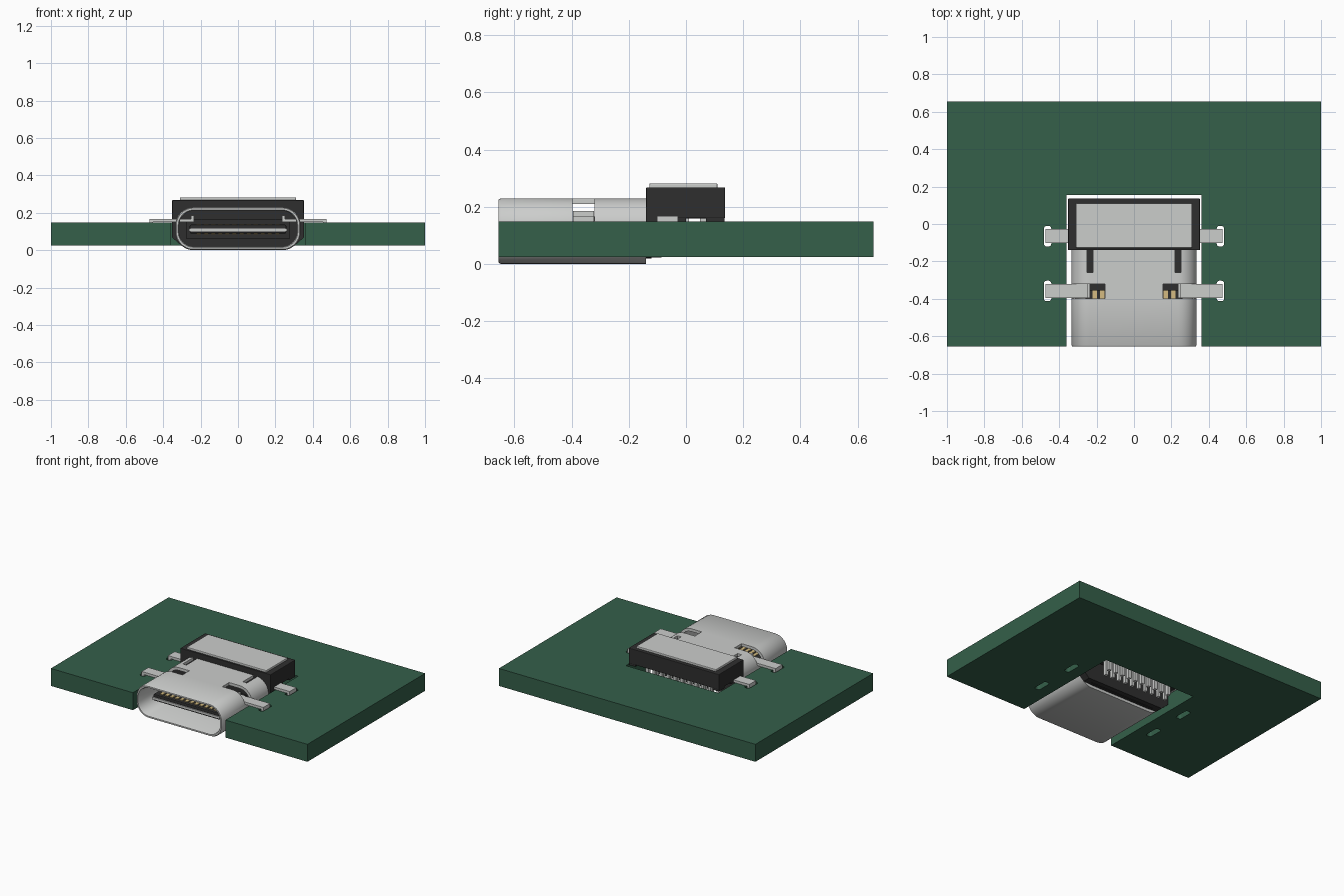
import bpy, bmesh, math
from mathutils import Vector

cube = bpy.data.objects.get("Cube")
if cube:
    bpy.data.objects.remove(cube, do_unlink=True)


def material(name, rgb):
    m = bpy.data.materials.new(name)
    m.use_nodes = True
    m.diffuse_color = (*rgb, 1)
    m.node_tree.nodes["Principled BSDF"].inputs["Base Color"].default_value = (*rgb, 1)
    return m


GREEN = material("board green", (0.035, 0.115, 0.068))
SILVER = material("silver metal", (0.6, 0.61, 0.6))
BLACK = material("black plastic", (0.028, 0.028, 0.028))
GOLD = material("contact gold", (0.66, 0.5, 0.22))


def finish(name, bm, mat, smooth=False):
    bmesh.ops.recalc_face_normals(bm, faces=bm.faces)
    me = bpy.data.meshes.new(name)
    bm.to_mesh(me)
    bm.free()
    me.materials.append(mat)
    ob = bpy.data.objects.new(name, me)
    bpy.context.collection.objects.link(ob)
    if smooth:
        shade(ob)
    return ob


def shade(ob):
    bpy.ops.object.select_all(action='DESELECT')
    ob.select_set(True)
    bpy.context.view_layer.objects.active = ob
    bpy.ops.object.shade_smooth_by_angle(angle=math.radians(35))


def add_box(bm, x, y, z):
    """Box from (low, high) ranges on each axis."""
    verts = bmesh.ops.create_cube(bm, size=1)["verts"]
    for v in verts:
        v.co = [(r[0] + r[1]) / 2 + c * (r[1] - r[0]) for r, c in zip((x, y, z), v.co)]


def box(name, x, y, z, mat, bevel=0):
    bm = bmesh.new()
    add_box(bm, x, y, z)
    if bevel:
        bmesh.ops.bevel(bm, geom=bm.edges[:], offset=bevel, segments=2, affect='EDGES', profile=0.5)
    return finish(name, bm, mat)


def rounded(w, h, r, cx=0, cy=0, n=8):
    """Outline of a rounded rectangle."""
    pts = []
    for k, (sx, sy) in enumerate([(1, 1), (-1, 1), (-1, -1), (1, -1)]):
        for i in range(n + 1):
            a = math.radians(90 * (k + i / n))
            pts.append((cx + sx * (w / 2 - r) + r * math.cos(a),
                        cy + sy * (h / 2 - r) + r * math.sin(a)))
    return pts


def prism(name, pts, lo, hi, axis, mat, smooth=False):
    """Extrude an outline along z or y."""
    bm = bmesh.new()
    place = (lambda p, t: (p[0], p[1], t)) if axis == 'z' else (lambda p, t: (p[0], t, p[1]))
    face = bm.faces.new([bm.verts.new(place(p, lo)) for p in pts])
    ext = bmesh.ops.extrude_face_region(bm, geom=[face])["geom"]
    move = Vector(place((0, 0), hi - lo))
    bmesh.ops.translate(bm, vec=move, verts=[g for g in ext if isinstance(g, bmesh.types.BMVert)])
    return finish(name, bm, mat, smooth)


def cut(ob, cutters):
    for c in cutters:
        m = ob.modifiers.new("cut", 'BOOLEAN')
        m.operation, m.solver, m.object = 'DIFFERENCE', 'EXACT', c
        bpy.context.view_layer.objects.active = ob
        bpy.ops.object.modifier_apply(modifier=m.name)
        bpy.data.objects.remove(c, do_unlink=True)


SIDES = (1, -1)


def span(s, a, b):
    return tuple(sorted((s * a, s * b)))


# Circuit board with an open notch and four rounded slots
F, B = -0.655, 0.655
NX, NY = 0.36, 0.155
outline = [(-1, F), (-NX, F), (-NX, NY), (NX, NY), (NX, F), (1, F), (1, B), (-1, B)]
board = prism("circuit_board", outline, 0.025, 0.148, 'z', GREEN)
TABS = (-0.358, -0.065)
cut(board, [prism("slot_cutter", rounded(0.04, 0.11, 0.015, s * 0.462, y, 4), -0.1, 0.3, 'z', GREEN)
            for s in SIDES for y in TABS])

# Hollow metal shell with a softened front lip
CZ = 0.115
bm = bmesh.new()
sections = [(0, -0.14), (0, F + 0.008), (0.005, F), (0.015, F), (0.02, F + 0.008), (0.02, -0.14)]
rings = [[bm.verts.new((x, y, z)) for x, z in
          rounded(0.67 - 2 * d, 0.23 - 2 * d, 0.098 - d, 0, CZ)] for d, y in sections]
for i, ring in enumerate(rings):
    nxt = rings[(i + 1) % len(rings)]
    for j in range(len(ring)):
        k = (j + 1) % len(ring)
        bm.faces.new((ring[j], ring[k], nxt[k], nxt[j]))
shell = finish("connector_shell", bm, SILVER)
cutters = []
for s in SIDES:
    cutters.append(box("window_cutter", span(s, 0.155, 0.4), (-0.397, -0.32), (0.15, 0.3), SILVER))
    cutters.append(box("groove_cutter", span(s, 0.22, 0.25), (-0.26, -0.13), (0.18, 0.3), SILVER))
cut(shell, cutters)
shade(shell)

# Plastic filling at the back of the shell
prism("shell_insert", rounded(0.632, 0.192, 0.079, 0, CZ), -0.3, -0.12, 'y', BLACK, True)

# Tongue, its thicker base, its metal edge and the contacts
box("tongue", (-0.258, 0.258), (-0.575, -0.3), (0.09, 0.136), BLACK, 0.006)
box("tongue_base", (-0.275, 0.275), (-0.355, -0.29), (0.06, 0.166), BLACK)
box("tongue_metal_edge", (-0.262, 0.262), (-0.582, -0.45), (0.1, 0.116), SILVER)
bm = bmesh.new()
for i in range(12):
    x = (i - 5.5) * 0.038
    for z in ((0.134, 0.141), (0.085, 0.092)):
        add_box(bm, (x - 0.012, x + 0.012), (-0.555, -0.354), z)
finish("tongue_contacts", bm, GOLD)

# Mounting tabs resting on the board, each ending in a short leg
for s, side in zip(SIDES, ("left", "right")):
    for y, end, inner in zip(TABS, ("front", "rear"), (0.235, 0.33)):
        bm = bmesh.new()
        ys = (y - 0.037, y + 0.037)
        add_box(bm, span(s, inner, 0.474), ys, (0.151, 0.168))
        add_box(bm, span(s, 0.455, 0.474), ys, (0.09, 0.152))
        if end == "front":
            add_box(bm, span(s, 0.235, 0.25), ys, (0.167, 0.186))
        finish(f"{end}_{side}_tab", bm, SILVER)

# Plastic body: top block, side feet, and a front wall reaching into the notch
box("body_block", (-0.352, 0.352), (-0.14, 0.137), (0.16, 0.268), BLACK, 0.004)
for s, side in zip(SIDES, ("left", "right")):
    for ys, end in (((-0.138, 0.0), "front"), ((0.07, 0.135), "rear")):
        box(f"{end}_{side}_foot", span(s, 0.3, 0.35), ys, (0.148, 0.165), BLACK)
wall = [(-0.352, 0.2), (-0.352, 0.068), (-0.3, 0.022), (0.3, 0.022), (0.352, 0.068), (0.352, 0.2)]
prism("body_front_wall", wall, -0.14, -0.085, 'y', BLACK)
box("body_cover", (-0.31, 0.31), (-0.128, 0.11), (0.262, 0.282), SILVER, 0.004)

# Two staggered rows of solder pins under the body
bm = bmesh.new()
for y, shift in ((0.0, -0.012), (0.06, 0.012)):
    for i in range(10):
        x = (i - 4.5) * 0.054 + shift
        add_box(bm, (x - 0.011, x + 0.011), (y - 0.011, y + 0.011), (0.03, 0.162))
finish("solder_pins", bm, SILVER)
